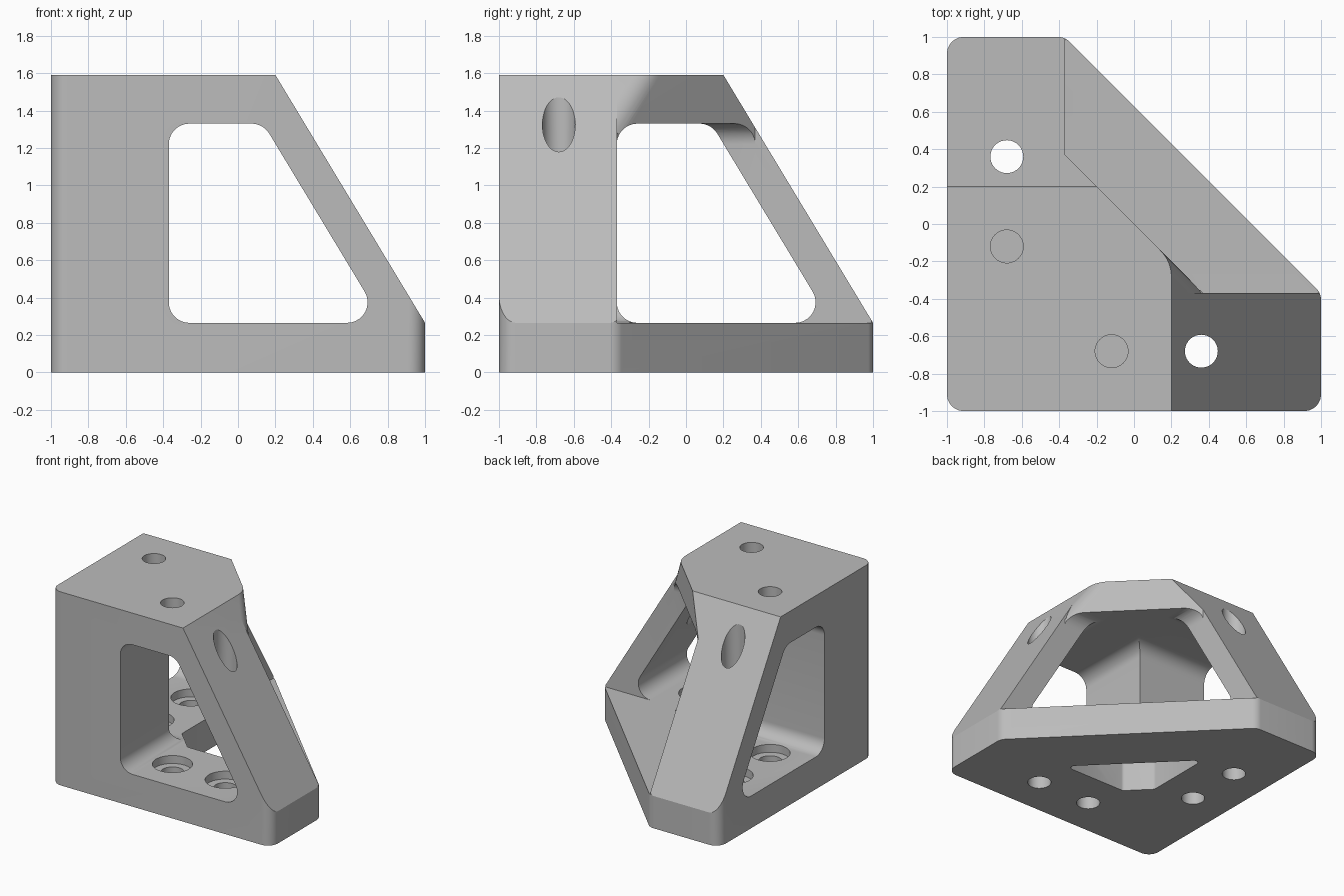
import bpy, bmesh, math
from mathutils import Vector

if "Cube" in bpy.data.objects:
    bpy.data.objects.remove(bpy.data.objects["Cube"])

FLOOR, CEIL, TOP = 0.265, 1.33, 1.59   # plate levels
IN = -0.37                             # inner faces of column and struts
RUN = 0.8 / (TOP - FLOOR)              # strut lean, sideways per unit of height

grey = bpy.data.materials.new("plain_grey")
grey.use_nodes = True
grey.diffuse_color = (0.5, 0.5, 0.5, 1)
grey.node_tree.nodes["Principled BSDF"].inputs["Base Color"].default_value = (0.5, 0.5, 0.5, 1)


def rounded(pts, steps=10):
    """Round each (x, y, radius) corner of a closed outline."""
    out = []
    for i, (x, y, r) in enumerate(pts):
        p = Vector((x, y))
        if r == 0:
            out.append(p)
            continue
        a = (Vector(pts[i - 1][:2]) - p).normalized()
        b = (Vector(pts[(i + 1) % len(pts)][:2]) - p).normalized()
        half = a.angle(b) / 2
        centre = p + (a + b).normalized() * r / math.sin(half)
        start = p + a * r / math.tan(half) - centre
        sweep = math.pi - 2 * half
        turn = 1 if start.x * (p - centre).y - start.y * (p - centre).x > 0 else -1
        for k in range(steps + 1):
            t = turn * sweep * k / steps
            out.append(centre + Vector((start.x * math.cos(t) - start.y * math.sin(t),
                                        start.x * math.sin(t) + start.y * math.cos(t))))
    return out


def loft(name, low, high, swap=False, clip=None):
    """Solid between two matching loops; swap mirrors it over the diagonal."""
    bm = bmesh.new()
    a = [bm.verts.new(p) for p in low]
    b = [bm.verts.new(p) for p in high]
    bm.faces.new(a)
    bm.faces.new(b)
    for i in range(len(a)):
        bm.faces.new((a[i - 1], a[i], b[i], b[i - 1]))
    if clip is not None:
        cut = bmesh.ops.bisect_plane(bm, geom=bm.verts[:] + bm.edges[:] + bm.faces[:],
                                     plane_co=(0, clip, 0), plane_no=(0, 1, 0), clear_inner=True)
        bmesh.ops.holes_fill(bm, edges=[e for e in bm.edges if e.is_boundary])
    if swap:
        for v in bm.verts:
            v.co.x, v.co.y = v.co.y, v.co.x
    bmesh.ops.recalc_face_normals(bm, faces=bm.faces)
    me = bpy.data.meshes.new(name)
    bm.to_mesh(me)
    bm.free()
    me.materials.append(grey)
    ob = bpy.data.objects.new(name, me)
    bpy.context.collection.objects.link(ob)
    return ob


def upright(name, pts, z0, z1):
    return loft(name, [(x, y, z0) for x, y in pts], [(x, y, z1) for x, y in pts])


def sideways(name, pts, swap):
    return loft(name, [(x, -1.2, z) for x, z in pts], [(x, 1.2, z) for x, z in pts], swap)


def drill(x, y, r, z0, z1):
    ring = [(x + r * math.cos(math.tau * k / 40), y + r * math.sin(math.tau * k / 40)) for k in range(40)]
    return upright("drill", ring, z0, z1)


# Solid block with a rounded five-sided footprint
r = 0.09
bracket = upright("corner_bracket", rounded([(-1, -1, r), (1, -1, r), (1, IN, r), (IN, 1, r), (-1, 1, r)]), 0, TOP)

cutters = []
window = rounded([(IN, FLOOR, 0.11), (0.778, FLOOR, 0.11), (0.135, CEIL, 0.11), (IN, CEIL, 0.11)])
lean = lambda z: 0.2 + (TOP - z) * RUN


def corner_section(z, t=0.085):
    """Waste outside the rounded edge between strut slope and diagonal face."""
    c = lean(z)
    p, q, s = Vector((c, -c - t)), Vector((c, -c)), Vector((c - t * 0.707, -c + t * 0.707))
    arc = [p * (1 - u) ** 2 + q * 2 * u * (1 - u) + s * u * u for u in [k / 8 for k in range(9)]]
    return [(v.x, v.y, z) for v in arc] + [(c + 0.06, -c + 0.03, z)]


for swap in (False, True):
    # Outer slope, window, and rounded upper edge on each side
    cutters.append(sideways("slope_cutter", [(lean(0.1), 0.1), (1.5, 0.1), (1.5, 1.8), (lean(1.8), 1.8)], swap))
    cutters.append(sideways("window_cutter", window, swap))
    cutters.append(loft("edge_cutter", corner_section(1.28), corner_section(1.7), swap, IN))
    # Screw holes: one through strut and base, one in the base, one blind in the top
    for x, rad, z0, z1 in ((0.36, 0.088, -0.1, 1.8), (-0.12, 0.088, -0.1, 0.5),
                           (-0.12, 0.088, 1.42, 1.8), (0.36, 0.15, 0.2, 0.45), (-0.12, 0.15, 0.2, 0.45)):
        pos = (-0.68, x) if swap else (x, -0.68)
        cutters.append(drill(*pos, rad, z0, z1))

# Open diagonal side above the base, and the triangular hole in the base
cutters.append(upright("diagonal_cutter", [(IN, -IN), (-IN, IN), (1.5, IN), (1.5, 1.5), (IN, 1.5)], FLOOR, 1.8))
k = 0.17
cutters.append(upright("base_hole_cutter",
                       rounded([(IN + k, IN, 0.03), (-IN, IN, 0.03), (IN, -IN, 0.03), (IN, IN + k, 0.03)], 4), -0.1, 0.4))

for c in cutters:
    c.hide_render = True
    mod = bracket.modifiers.new(c.name, 'BOOLEAN')
    mod.operation = 'DIFFERENCE'
    mod.solver = 'EXACT'
    mod.object = c

# Bake the cuts and discard the cutters
bpy.context.view_layer.update()
done = bpy.data.meshes.new_from_object(bracket.evaluated_get(bpy.context.evaluated_depsgraph_get()))
bracket.modifiers.clear()
bracket.data = done
for c in cutters:
    bpy.data.objects.remove(c)

bpy.ops.object.select_all(action='DESELECT')
bracket.select_set(True)
bpy.context.view_layer.objects.active = bracket
bpy.ops.object.shade_smooth_by_angle(angle=math.radians(25))
